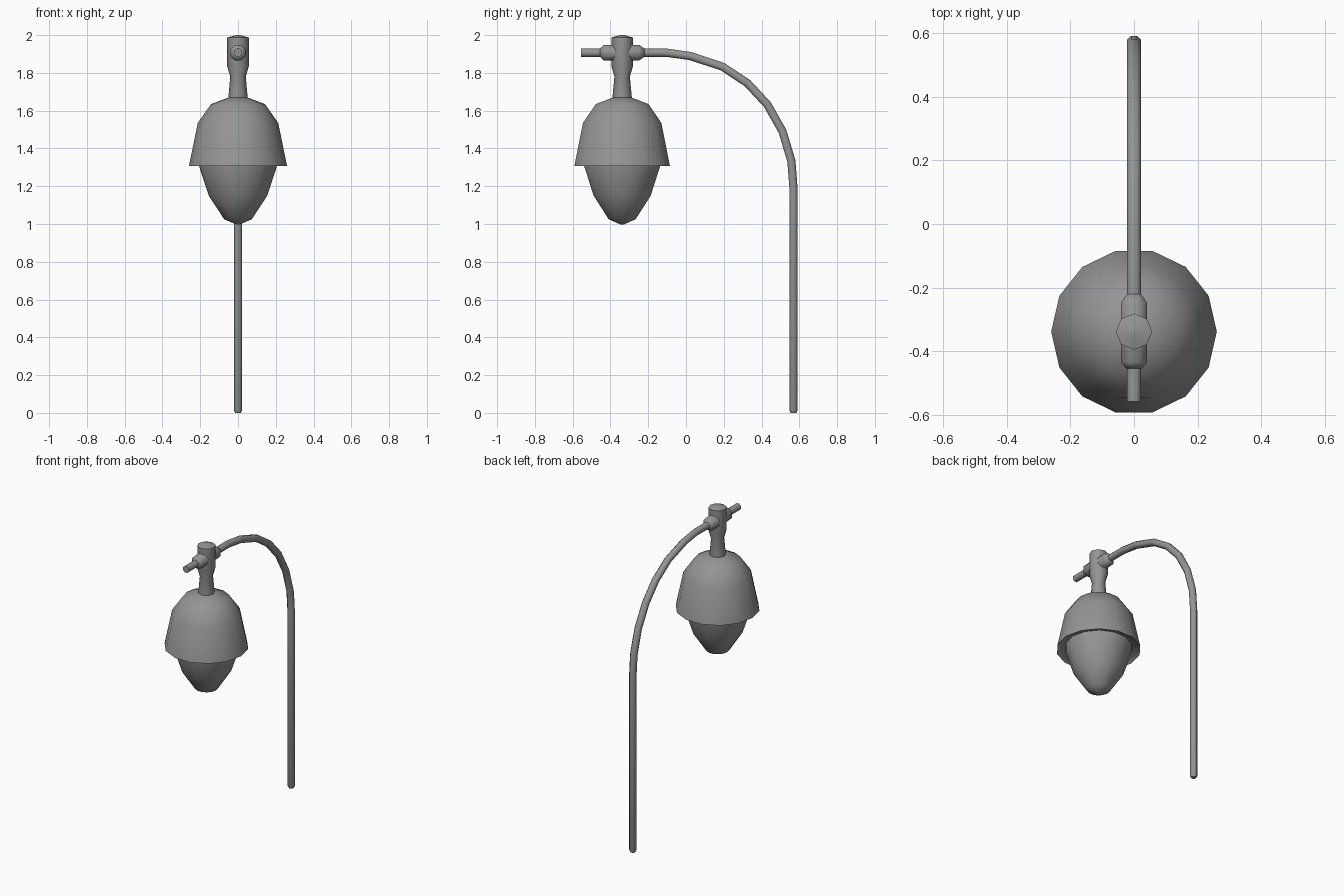
import bpy, bmesh, math
from mathutils import Vector, Matrix

if "Cube" in bpy.data.objects:
    bpy.data.objects.remove(bpy.data.objects["Cube"])

LAMP_Y = -0.338
ARM_Z = 1.907

# Dark grey metal shared by all parts
metal = bpy.data.materials.new("dark_grey")
metal.diffuse_color = (0.3, 0.3, 0.3, 1)
metal.use_nodes = True
metal.node_tree.nodes["Principled BSDF"].inputs["Base Color"].default_value = metal.diffuse_color


def finish(name, bm, angle=40):
    bmesh.ops.remove_doubles(bm, verts=bm.verts, dist=1e-5)
    bmesh.ops.recalc_face_normals(bm, faces=bm.faces)
    me = bpy.data.meshes.new(name)
    bm.to_mesh(me)
    bm.free()
    me.polygons.foreach_set("use_smooth", [True] * len(me.polygons))
    me.set_sharp_from_angle(angle=math.radians(angle))
    me.materials.append(metal)
    ob = bpy.data.objects.new(name, me)
    bpy.context.collection.objects.link(ob)
    return ob


def skin_rings(bm, rings):
    """Bridge successive vertex rings and cap both ends."""
    n = len(rings[0])
    for a, b in zip(rings, rings[1:]):
        for i in range(n):
            j = (i + 1) % n
            bm.faces.new((a[i], a[j], b[j], b[i]))
    bm.faces.new(rings[0])
    bm.faces.new(rings[-1])


def lathe(name, profile, sides, matrix, phase=0.0, angle=40):
    """Revolve (radius, height) points about local z."""
    bm = bmesh.new()
    rings = []
    for r, h in profile:
        rings.append([bm.verts.new(matrix @ Vector((
            r * math.cos(phase + math.tau * i / sides),
            r * math.sin(phase + math.tau * i / sides), h)))
            for i in range(sides)])
    skin_rings(bm, rings)
    return finish(name, bm, angle)


def tube(name, path, sides):
    """Sweep a polygon along (y, z, radius) points in the x = 0 plane."""
    bm = bmesh.new()
    pts = [Vector((0, y, z)) for y, z, _ in path]
    rings = []
    for k, p in enumerate(pts):
        t = Vector((0, 0, 0))
        if k > 0:
            t += (p - pts[k - 1]).normalized()
        if k < len(pts) - 1:
            t += (pts[k + 1] - p).normalized()
        t.normalize()
        side = Vector((1, 0, 0))
        up = t.cross(side)
        r = path[k][2]
        ring = []
        for i in range(sides):
            a = math.tau * (i + 0.5) / sides
            ring.append(bm.verts.new(p + side * r * math.cos(a) + up * r * math.sin(a)))
        rings.append(ring)
    skin_rings(bm, rings)
    return finish(name, bm, 50)


upright = Matrix.Translation((0, LAMP_Y, 0))

# Bent pole: vertical post, quarter bend, straight arm through the hanger
R = 0.0235
path = [(0.569, 0.0, 0.016), (0.569, 0.015, R)]
path += [(y, z, R) for y, z in (
    (0.569, 1.19), (0.558, 1.333), (0.511, 1.49), (0.431, 1.632),
    (0.325, 1.746), (0.193, 1.833), (0.024, 1.889), (-0.103, ARM_Z),
    (-0.557, ARM_Z))]
tube("bent_pole", path, 8)

# Collar around the arm on both sides of the hanger
along_arm = Matrix.Translation((0, LAMP_Y, ARM_Z)) @ Matrix.Rotation(math.radians(-90), 4, 'X')
lathe("arm_collar", [(0.026, -0.116), (0.045, -0.096), (0.045, 0.09), (0.024, 0.118)],
      8, along_arm, phase=math.pi / 8, angle=60)

# Hanger: block on top, waist, flared foot into the shade
lathe("hanger", [(0.05, 1.655), (0.051, 1.672), (0.041, 1.78), (0.057, 1.835),
                 (0.057, 1.987), (0.012, 2.0)], 8, upright, angle=50)

# Lamp shade with a shallow underside
lathe("lamp_shade", [(0.19, 1.33), (0.25, 1.32), (0.26, 1.306), (0.213, 1.535),
                     (0.143, 1.635), (0.052, 1.669)], 14, upright, angle=50)

# Tapered globe below the shade, with a nearly flat tip
lathe("globe", [(0.207, 1.34), (0.206, 1.306), (0.155, 1.15), (0.073, 1.025), (0.01, 0.998)],
      14, upright, angle=60)
